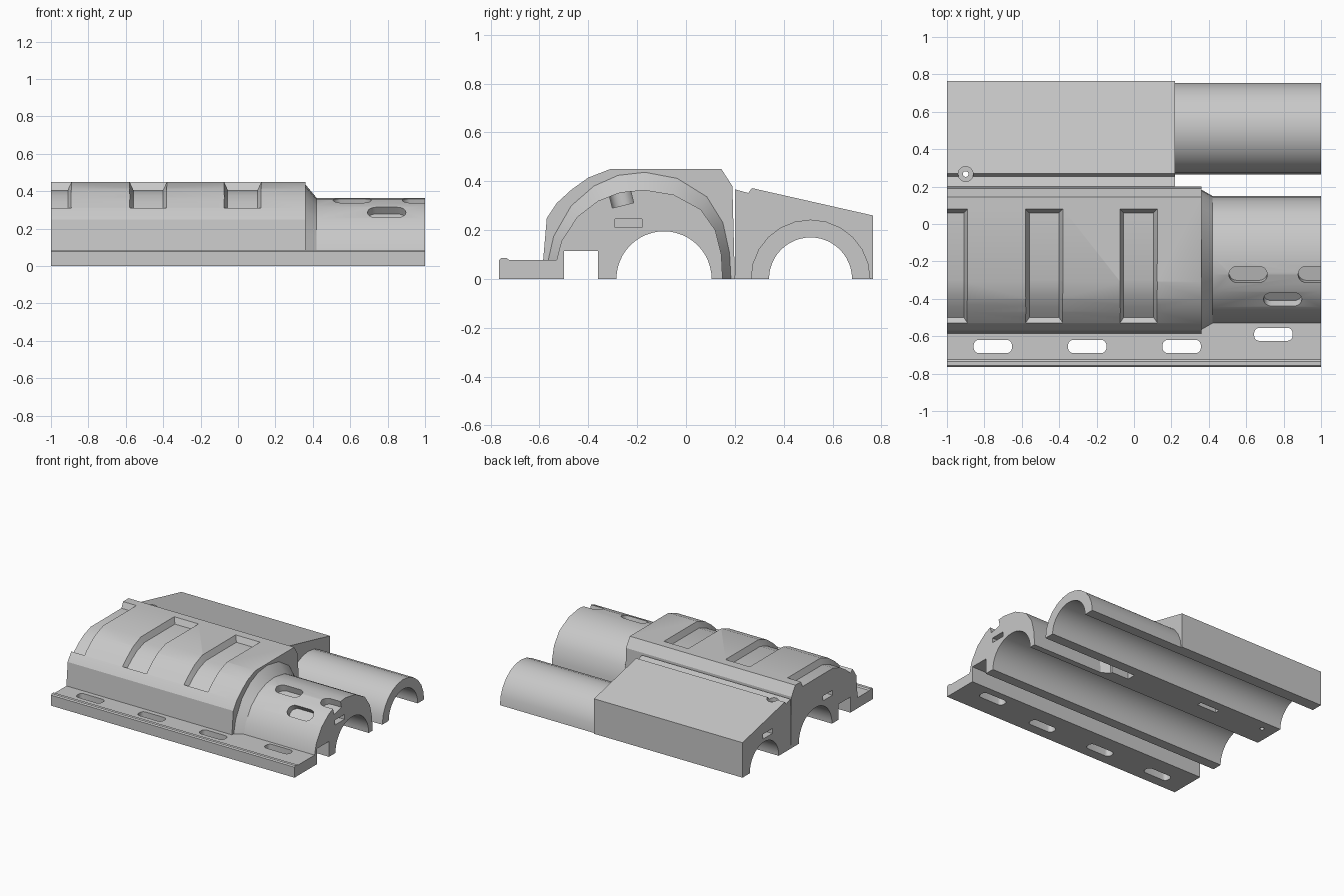
import bpy, bmesh
from math import sin, cos, pi, radians
from mathutils import Vector, Matrix

if "Cube" in bpy.data.objects:
    bpy.data.objects.remove(bpy.data.objects["Cube"])

grey = bpy.data.materials.new("plain grey")
grey.use_nodes = True
colour = (0.58, 0.58, 0.58, 1)
grey.diffuse_color = colour
grey.node_tree.nodes["Principled BSDF"].inputs["Base Color"].default_value = colour


def loft(name, rings):
    """Solid skinned through closed rings of 3D points, with end caps."""
    bm = bmesh.new()
    loops = [[bm.verts.new(p) for p in ring] for ring in rings]
    for a, b in zip(loops, loops[1:]):
        for i in range(len(a)):
            j = (i + 1) % len(a)
            bm.faces.new((a[i], a[j], b[j], b[i]))
    bm.faces.new(loops[0])
    bm.faces.new(loops[-1])
    bmesh.ops.recalc_face_normals(bm, faces=bm.faces)
    mesh = bpy.data.meshes.new(name)
    bm.to_mesh(mesh)
    bm.free()
    obj = bpy.data.objects.new(name, mesh)
    bpy.context.collection.objects.link(obj)
    mesh.materials.append(grey)
    return obj


def along_x(name, profile, x0, x1):
    return loft(name, [[(x, y, z) for y, z in profile] for x in (x0, x1)])


def box(name, x0, x1, y0, y1, z0, z1):
    return along_x(name, [(y0, z0), (y1, z0), (y1, z1), (y0, z1)], x0, x1)


def circle(cy, cz, r, n=48):
    return [(cy + r * cos(2 * pi * i / n), cz + r * sin(2 * pi * i / n)) for i in range(n)]


def slot(name, centre, length, width, r, depth, tilt=0):
    """Rounded slot prism along its own z, tilted about x."""
    ring = []
    for q, (sx, sy) in enumerate([(1, 1), (-1, 1), (-1, -1), (1, -1)]):
        for i in range(6):
            a = pi / 2 * (q + i / 5)
            ring.append((sx * (length / 2 - r) + r * cos(a),
                         sy * (width / 2 - r) + r * sin(a)))
    m = Matrix.Translation(centre) @ Matrix.Rotation(tilt, 4, 'X')
    return loft(name, [[m @ Vector((x, y, s * depth)) for x, y in ring] for s in (-1, 1)])


def cut(obj, cutters):
    bpy.context.view_layer.objects.active = obj
    for c in cutters:
        c.hide_render = True
        mod = obj.modifiers.new("cut", 'BOOLEAN')
        mod.operation = 'DIFFERENCE'
        mod.solver = 'EXACT'
        mod.object = c
        bpy.ops.object.modifier_apply(modifier=mod.name)
    for c in cutters:
        bpy.data.objects.remove(c)


def main_bore():
    return along_x("bore_cutter", circle(-0.09, 0, 0.195), -1.1, 1.1)


def end_pocket(x, y, z):
    return box("pocket_cutter", x - 0.05, x + 0.05, y - 0.055, y + 0.055, z - 0.018, z + 0.018)


# Flat rail with a raised lip and through slots
rail = along_x("rail", [(-0.765, 0), (-0.765, 0.078), (-0.757, 0.086), (-0.735, 0.086),
                        (-0.725, 0.078), (-0.5, 0.078), (-0.5, 0)], -1, 1)


def rail_slots():
    spots = [(-0.755, -0.655), (-0.25, -0.655), (0.255, -0.655), (0.745, -0.59)]
    return [slot("slot_cutter", (x, y, 0), 0.205, 0.07, 0.028, 0.1) for x, y in spots]


cut(rail, rail_slots())

# Underside channel shared by the cover, collar and barrel
channel = [(-0.36, 0), (-0.36, 0.115), (-0.5, 0.115), (-0.5, 0.078)]

# Large cover with tapered grip recesses
cover = along_x("cover", [(-0.585, 0.078), (-0.57, 0.25), (-0.53, 0.31), (-0.47, 0.365),
                          (-0.4, 0.415), (-0.31, 0.45), (0.145, 0.45), (0.19, 0.38),
                          (0.2, 0)] + channel, -1, 0.36)
# Each station: floor point, then the outward direction to the surface
stations = [((-0.5, 0.295), (-0.03, 0.018)), ((-0.445, 0.34), (-0.025, 0.03)),
            ((-0.385, 0.378), (-0.015, 0.04)), ((-0.3, 0.408), (-0.005, 0.044)),
            ((0.06, 0.408), (0.02, 0.042))]


def recess(x):
    rings = []
    for (y, z), (dy, dz) in stations:
        top = (y + 2 * dy, z + 2 * dz)
        rings.append([(x - 0.12, *top), (x - 0.08, y, z), (x + 0.08, y, z), (x + 0.12, *top)])
    return loft("recess_cutter", rings)


cut(cover, [main_bore(), end_pocket(-1, -0.235, 0.228)] +
    [recess(x) for x in (-0.99, -0.48, 0.025)])

# Barrel and the sloping collar that joins it to the cover
outer = [(-0.53, 0.078), (-0.51, 0.155), (-0.445, 0.255), (-0.36, 0.32), (-0.27, 0.355),
         (-0.17, 0.365), (-0.05, 0.345), (0.06, 0.285), (0.12, 0.2), (0.145, 0.1), (0.15, 0)]
wide = [(-0.19 + (y + 0.19) * 1.1, z if z < 0.08 else 0.078 + (z - 0.078) * 1.25)
        for y, z in outer]
collar = loft("collar", [[(0.36, y, z) for y, z in wide + channel],
                         [(0.42, y, z) for y, z in outer + channel]])
cut(collar, [main_bore()])
barrel = along_x("barrel", outer + channel, 0.42, 1)
vents = [(0.61, -0.27, 0.35, 14), (0.98, -0.27, 0.35, 14), (0.795, -0.405, 0.29, 38)]
cut(barrel, [main_bore(), end_pocket(1, -0.235, 0.228), rail_slots()[3]] +
    [slot("vent_cutter", (x, y, z), 0.205, 0.09, 0.044, 0.05, radians(t))
     for x, y, z, t in vents])
for spare in [o for o in bpy.data.objects if o.name.startswith("slot_cutter")]:
    bpy.data.objects.remove(spare)

# Sloped side housing with groove, screw hole and underside slot
housing = along_x("side_housing", [(0.2, 0), (0.2, 0.367), (0.255, 0.352), (0.27, 0.372),
                                   (0.765, 0.26), (0.765, 0)], -1, 0.22)


def hole(r, z0, z1):
    return loft("hole_cutter", [[(x, y, z) for x, y in circle(-0.9, 0.267, r, 24)]
                                for z in (z0, z1)])


def side_bore():
    return along_x("side_bore_cutter", circle(0.51, 0, 0.17), -1.1, 1.1)


cut(housing, [side_bore(), hole(0.04, 0.33, 0.5), hole(0.015, -0.1, 0.5),
              end_pocket(-1, 0.47, 0.213),
              box("underside_cutter", -0.52, -0.36, 0.235, 0.27, -0.1, 0.04)])

# Smaller side tube
arc = [(0.51 + 0.245 * cos(pi * i / 12), 0.243 * sin(pi * i / 12)) for i in range(13)]
side_tube = along_x("side_tube", arc, 0.22, 1)
cut(side_tube, [side_bore()])

# Smooth curved faces, crisp edges
bpy.ops.object.select_all(action='DESELECT')
for part in (rail, cover, collar, barrel, housing, side_tube):
    part.select_set(True)
bpy.context.view_layer.objects.active = cover
bpy.ops.object.shade_smooth_by_angle(angle=radians(28))
